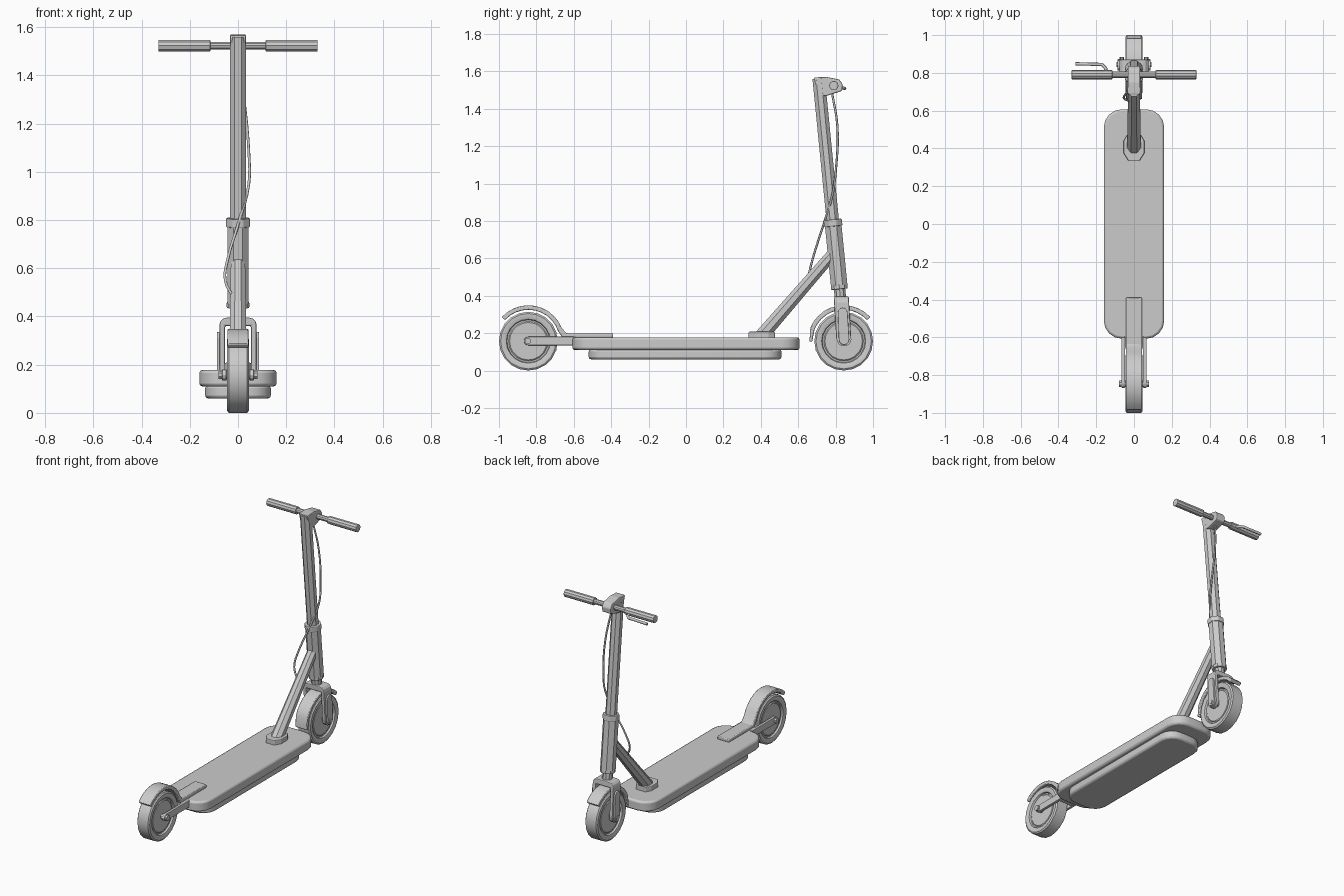
import bpy, bmesh, math
from mathutils import Vector, Matrix

if "Cube" in bpy.data.objects:
    bpy.data.objects.remove(bpy.data.objects["Cube"])

def finish(name, bm, bevel=0.0, smooth=False, segments=2):
    bmesh.ops.recalc_face_normals(bm, faces=bm.faces)
    me = bpy.data.meshes.new(name)
    bm.to_mesh(me)
    bm.free()
    ob = bpy.data.objects.new(name, me)
    bpy.context.collection.objects.link(ob)
    if bevel:
        m = ob.modifiers.new("Bevel", 'BEVEL')
        m.width, m.segments, m.limit_method = bevel, segments, 'ANGLE'
        m.angle_limit = math.radians(40)
    if smooth:
        bpy.context.view_layer.objects.active = ob
        bpy.ops.object.select_all(action='DESELECT')
        ob.select_set(True)
        bpy.ops.object.shade_smooth_by_angle(angle=math.radians(32))
    return ob

def prism(name, pts, axis, lo, hi, bevel=0.0, smooth=False):
    """Extrude a 2D outline along an axis."""
    place = {'x': lambda a, b, t: (t, a, b), 'y': lambda a, b, t: (a, t, b),
             'z': lambda a, b, t: (a, b, t)}[axis]
    bm = bmesh.new()
    rings = [[bm.verts.new(place(a, b, t)) for a, b in pts] for t in (lo, hi)]
    bm.faces.new(rings[0])
    bm.faces.new(rings[1])
    n = len(pts)
    for i in range(n):
        j = (i + 1) % n
        bm.faces.new((rings[0][i], rings[0][j], rings[1][j], rings[1][i]))
    return finish(name, bm, bevel, smooth)

def tube(name, a, b, r1, r2=None, n=8, bevel=0.0):
    """Flat-sided tube from a to b."""
    a, b = Vector(a), Vector(b)
    d = b - a
    rot = d.to_track_quat('Z', 'Y').to_matrix().to_4x4()
    bm = bmesh.new()
    bmesh.ops.create_cone(bm, cap_ends=True, segments=n, radius1=r1, radius2=r2 or r1, depth=d.length,
                          matrix=Matrix.Translation((a + b) / 2) @ rot @ Matrix.Rotation(math.pi / n, 4, 'Z'))
    return finish(name, bm, bevel)

def arc(cx, cy, r, a0, a1, n):
    return [(cx + r * math.cos(math.radians(a0 + (a1 - a0) * i / n)),
             cy + r * math.sin(math.radians(a0 + (a1 - a0) * i / n))) for i in range(n + 1)]

def rounded_rect(hx, y0, y1, r, n=4):
    return (arc(hx - r, y1 - r, r, 0, 90, n) + arc(-hx + r, y1 - r, r, 90, 180, n)
            + arc(-hx + r, y0 + r, r, 180, 270, n) + arc(hx - r, y0 + r, r, 270, 360, n))

def curve(name, pts, radius, kind='POLY', res=4):
    cu = bpy.data.curves.new(name, 'CURVE')
    cu.dimensions, cu.bevel_depth, cu.bevel_resolution, cu.resolution_u = '3D', radius, 1, res
    cu.use_fill_caps = True
    sp = cu.splines.new(kind)
    if kind == 'BEZIER':
        sp.bezier_points.add(len(pts) - 1)
        for p, co in zip(sp.bezier_points, pts):
            p.co, p.handle_left_type, p.handle_right_type = co, 'AUTO', 'AUTO'
    else:
        sp.points.add(len(pts) - 1)
        for p, co in zip(sp.points, pts):
            p.co = (*co, 1)
    ob = bpy.data.objects.new(name, cu)
    bpy.context.collection.objects.link(ob)
    return ob

WZ, R, N = 0.157, 0.157, 20

def wheel(name, y):
    half = [(0.034, 0.0), (0.034, 0.1), (0.029, 0.106), (0.029, 0.114), (0.040, 0.118),
            (0.045, 0.134), (0.045, 0.148), (0.038, R)]
    prof = half + [(-x, r) for x, r in reversed(half)]
    bm = bmesh.new()
    vs = [bm.verts.new((x, y, WZ + r)) for x, r in prof]
    es = [bm.edges.new((vs[i], vs[i + 1])) for i in range(len(vs) - 1)]
    bmesh.ops.spin(bm, geom=vs + es, cent=(0, y, WZ), axis=(1, 0, 0), angle=2 * math.pi, steps=N)
    bmesh.ops.remove_doubles(bm, verts=bm.verts, dist=1e-4)
    finish(name, bm, smooth=True)

# Wheels
wheel("rear_wheel", -0.843)
wheel("front_wheel", 0.843)

# Fenders: an arc band that follows each wheel
prism("front_fender", arc(0.843, WZ, 0.192, 42, 158, 10) + [(0.66, 0.155), (0.675, 0.155)]
      + arc(0.843, WZ, 0.168, 158, 42, 10), 'x', -0.043, 0.043, 0.005, True)
prism("rear_fender", arc(-0.843, WZ, 0.192, 138, 22, 10) + [(-0.64, 0.199), (-0.39, 0.199), (-0.39, 0.176),
      (-0.66, 0.176)] + arc(-0.843, WZ, 0.168, 18, 138, 10), 'x', -0.043, 0.043, 0.005, True)

# Deck and battery box
prism("deck", rounded_rect(0.16, -0.607, 0.607, 0.095), 'z', 0.11, 0.178, 0.012, True)
prism("battery_box", rounded_rect(0.136, -0.52, 0.51, 0.09), 'z', 0.06, 0.115, 0.012, True)

# Rear arms and axle nuts, front fork covers
for s, side in ((1, "right"), (-1, "left")):
    prism("rear_arm_" + side, arc(-0.845, 0.158, 0.023, 90, 270, 4) + [(-0.6, 0.135), (-0.6, 0.181)],
          'x', *sorted((s * 0.048, s * 0.066)), 0.003)
    tube("rear_axle_nut_" + side, (s * 0.03, -0.845, 0.158), (s * 0.08, -0.845, 0.158), 0.018)
    prism("fork_cover_" + side, arc(0.845, 0.165, 0.028, 180, 360, 6) + arc(0.838, 0.31, 0.026, 0, 180, 6),
          'x', *sorted((s * 0.072, s * 0.088)), 0.004)
    tube("front_axle_nut_" + side, (s * 0.03, 0.845, 0.162), (s * 0.092, 0.845, 0.162), 0.014)
    # Handlebar grips
    tube("grip_" + side, (s * 0.115, 0.79, 1.523), (s * 0.33, 0.79, 1.523), 0.025, n=10, bevel=0.003)

# Rear crossbar between the arms and the deck
prism("rear_bracket", [(-0.05, -0.66), (0.05, -0.66), (0.05, -0.59), (-0.05, -0.59)], 'z', 0.135, 0.179, 0.004)

# Front fork: one U outline
fork = ([(0.077, 0.165)] + arc(0.047, 0.365, 0.03, 0, 90, 3) + arc(-0.047, 0.365, 0.03, 90, 180, 3)
        + [(-0.077, 0.165), (-0.054, 0.165), (-0.054, 0.36), (0.054, 0.36), (0.054, 0.165)])
f = prism("front_fork", fork, 'y', 0.79, 0.87, 0.006)
for v in f.data.vertices:  # lean with the stem
    v.co.y += (0.395 - v.co.z) * 0.06
for s in (1, -1):
    prism("fork_end_" + ("right" if s > 0 else "left"), arc(0.845, 0.17, 0.04, 180, 360, 8),
          'x', *sorted((s * 0.054, s * 0.077)))

# Stem, along a leaning axis
def axis_at(z):
    return (0, 0.71 + (1.555 - z) * 0.099, z)

tube("steering_neck", axis_at(0.37), axis_at(0.47), 0.032, n=10)
tube("lower_bearing", axis_at(0.435), axis_at(0.46), 0.047, n=10, bevel=0.004)
tube("lower_stem", axis_at(0.455), axis_at(0.775), 0.048, n=8)
tube("stem_collar", axis_at(0.77), axis_at(0.808), 0.053, n=8, bevel=0.006)
tube("upper_stem", axis_at(0.79), axis_at(1.562), 0.036, n=8)

# Handlebar clamp and bar
prism("handlebar_clamp", [(0.685, 1.555), (0.685, 1.567), (0.75, 1.57), (0.82, 1.556), (0.838, 1.53),
      (0.834, 1.495), (0.75, 1.468), (0.71, 1.47)], 'x', -0.033, 0.033, 0.006)
tube("handlebar", (-0.2, 0.79, 1.523), (0.2, 0.79, 1.523), 0.017, n=10)

# Brake lever
curve("brake_lever", [(-0.15, 0.79, 1.52), (-0.15, 0.825, 1.512), (-0.17, 0.845, 1.51), (-0.31, 0.848, 1.508)], 0.009)

# Diagonal strut with its foot
tube("diagonal_strut", (0, 0.395, 0.175), (0, 0.785, 0.625), 0.04, 0.032, n=8)
prism("strut_foot", [(-0.03, 0.335), (0.03, 0.335), (0.055, 0.375), (0.055, 0.44), (0.035, 0.475),
      (-0.035, 0.475), (-0.055, 0.44), (-0.055, 0.375)], 'z', 0.17, 0.208, 0.005)

# Brake cable
curve("brake_cable", [(0, 0.78, 1.49), (0.025, 0.81, 1.3), (0.045, 0.802, 1.08), (0.045, 0.785, 0.95),
      (0.0, 0.735, 0.78), (-0.042, 0.69, 0.64), (-0.053, 0.665, 0.55), (-0.02, 0.65, 0.48)], 0.006, 'BEZIER', 4)
